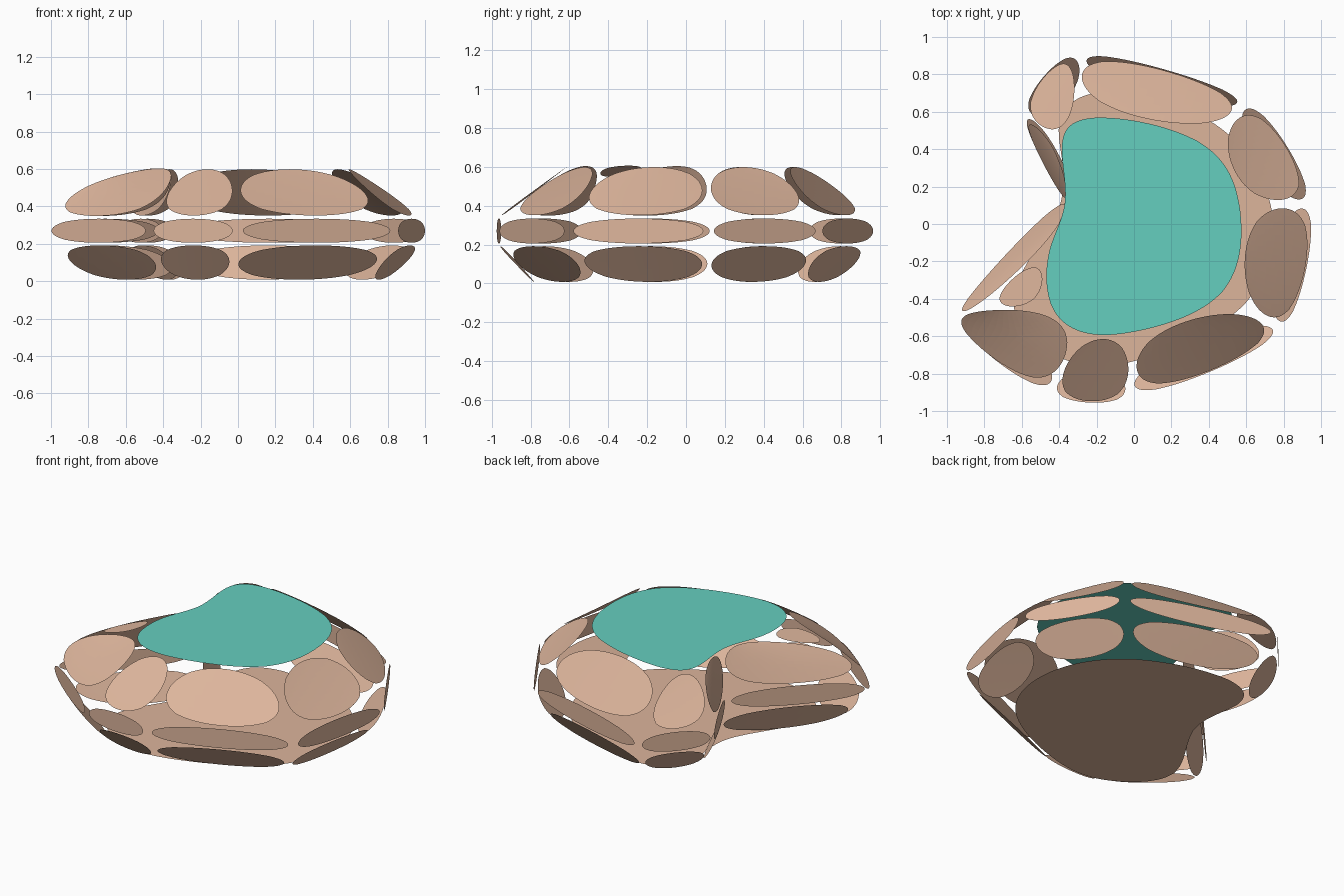
import bpy

if "Cube" in bpy.data.objects:
    bpy.data.objects.remove(bpy.data.objects["Cube"])


def material(name, rgb):
    m = bpy.data.materials.new(name)
    m.diffuse_color = (*rgb, 1)
    m.use_nodes = True
    m.node_tree.nodes["Principled BSDF"].inputs["Base Color"].default_value = m.diffuse_color
    return m


stone = material("tan_stone", (0.72, 0.46, 0.33))
water = material("teal_water", (0.13, 0.62, 0.52))


def panels(name, faces, mat):
    """Separate faces, each rounded into a pebble by subdivision."""
    verts, idx = [], []
    for f in faces:
        idx.append(list(range(len(verts), len(verts) + len(f))))
        verts += f
    me = bpy.data.meshes.new(name)
    me.from_pydata(verts, [], idx)
    me.materials.append(mat)
    ob = bpy.data.objects.new(name, me)
    bpy.context.collection.objects.link(ob)
    sub = ob.modifiers.new("round", 'SUBSURF')
    sub.levels = sub.render_levels = 4
    sub.boundary_smooth = 'ALL'
    return ob


def ring(pts, z):
    return [(x, y, z) for x, y in pts]


# Plan outlines, counter-clockwise from the sharp left corner
rim = [(-1.02, -.52), (-.47, -.95), (-.01, -.975), (.85, -.61), (1.006, .12),
       (.66, .69), (-.33, .975), (-.64, .62), (-.40, .15)]
foot = [(-.80, -.42), (-.38, -.77), (-.05, -.78), (.69, -.48), (.80, .10),
        (.51, .58), (-.25, .78), (-.47, .53), (-.28, .12)]
pool = [(-.30, -.60), (-.02, -.60), (.56, -.42), (.60, .10), (.44, .48),
        (-.30, .62), (-.42, .45), (-.33, .10), (-.475, -.12), (-.475, -.455)]

Z1, Z2, Z3 = .20, .34, .61
r0, r1, r2, t = ring(foot, 0), ring(rim, Z1), ring(rim, Z2), ring(pool, Z3)
n = len(rim)


def band(lo, hi):
    return [[lo[i], lo[(i + 1) % n], hi[(i + 1) % n], hi[i]] for i in range(n)]


# Base slab and water surface
panels("base_slab", [r0[::-1]], stone)
panels("water_surface", [t], water)

# Lower sloping stones and upright middle stones
panels("lower_stones", band(r0, r1), stone)
panels("middle_stones", band(r1, r2), stone)

# Upper stones lean in to the water; the left corner has a small extra stone
peak = (-.84, -.455, .52)
upper = [[r2[i], r2[i + 1], t[i], t[i - 1]] for i in range(1, n - 1)]
upper.append([r2[0], r2[1], t[0], t[9], peak])
upper.append([r2[8], r2[0], peak, t[8], t[7]])
upper.append([peak, t[9], t[8]])
panels("upper_stones", upper, stone)
